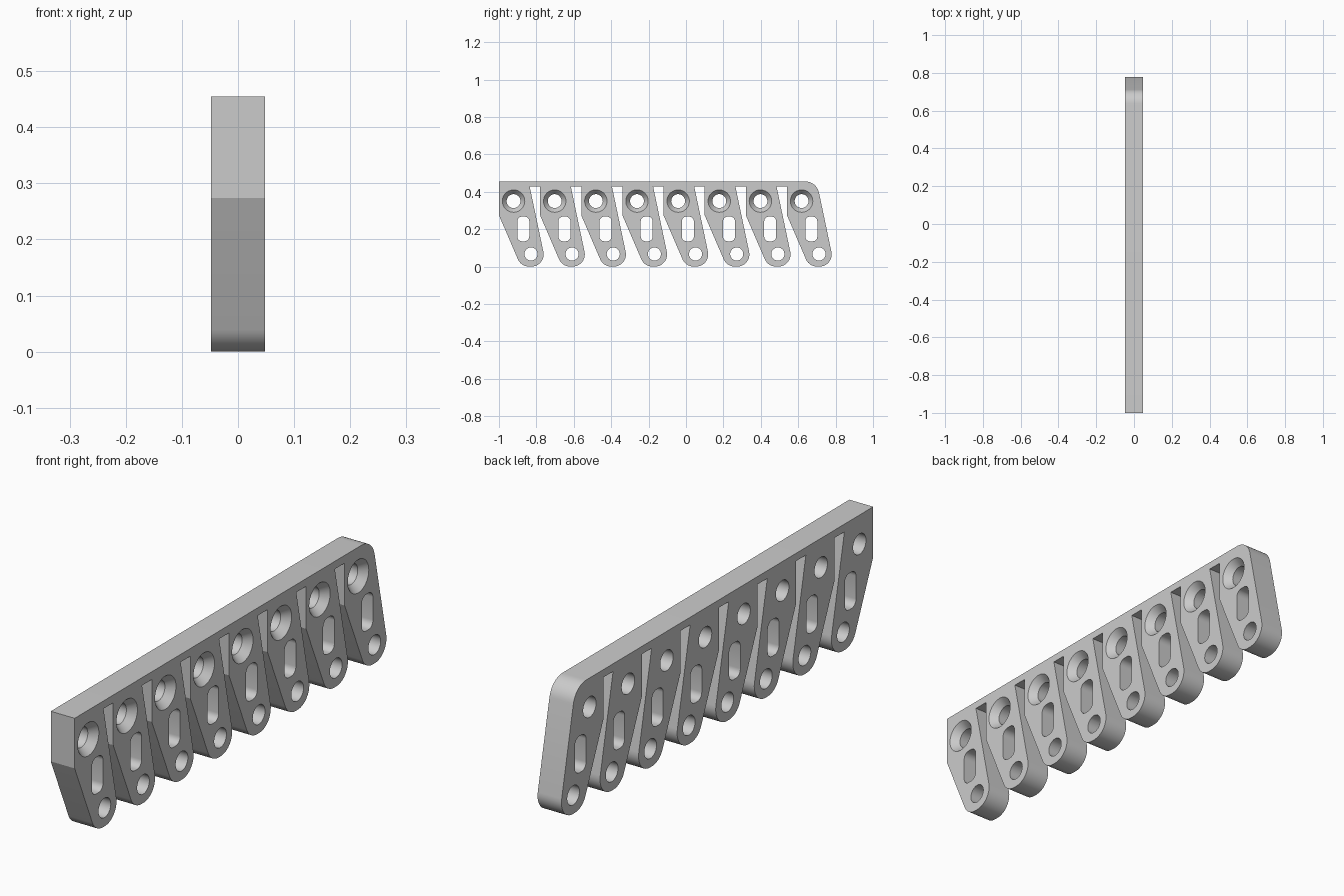
import bpy
import bmesh
import math
from mathutils import Vector

cube = bpy.data.objects.get("Cube")
if cube:
    bpy.data.objects.remove(cube, do_unlink=True)

COUNT, PITCH = 8, 0.22
HALF, HEIGHT, GAP_TOP = 0.0477, 0.455, 0.427

grey = bpy.data.materials.new("light grey")
grey.use_nodes = True
colour = (0.6, 0.6, 0.6, 1)
grey.diffuse_color = colour
grey.node_tree.nodes["Principled BSDF"].inputs["Base Color"].default_value = colour


def rounded(corners, steps=10):
    """Round each (y, z, radius) corner of a counter-clockwise outline."""
    result = []
    for i, (y, z, radius) in enumerate(corners):
        p = Vector((y, z))
        if not radius:
            result.append(p)
            continue
        a = (Vector(corners[i - 1][:2]) - p).normalized()
        b = (Vector(corners[(i + 1) % len(corners)][:2]) - p).normalized()
        half = a.angle(b) / 2
        centre = p + (a + b).normalized() * radius / math.sin(half)
        start = p + a * radius / math.tan(half) - centre
        end = p + b * radius / math.tan(half) - centre
        turn = math.pi - 2 * half
        for k in range(steps + 1):
            t = k / steps
            arc = start * math.sin((1 - t) * turn) + end * math.sin(t * turn)
            result.append(centre + arc / math.sin(turn))
    return result


def circle(y, z, radius, sides=40):
    angles = [math.tau * k / sides for k in range(sides)]
    return [Vector((y + radius * math.cos(a), z + radius * math.sin(a))) for a in angles]


def loft(bm, sections):
    """Solid through matching (x, outline) sections."""
    rings = [[bm.verts.new((x, p.x, p.y)) for p in loop] for x, loop in sections]
    bm.faces.new(rings[0][::-1])
    bm.faces.new(rings[-1])
    for low, high in zip(rings, rings[1:]):
        for i in range(len(low)):
            bm.faces.new((low[i - 1], low[i], high[i], high[i - 1]))


def make_object(name, bm):
    bmesh.ops.recalc_face_normals(bm, faces=bm.faces)
    mesh = bpy.data.meshes.new(name)
    bm.to_mesh(mesh)
    bm.free()
    mesh.materials.append(grey)
    obj = bpy.data.objects.new(name, mesh)
    bpy.context.collection.objects.link(obj)
    return obj


def back_edge(z):
    return -0.746 - 0.21 * z


# Comb outline: top bar with slanted, round-ended fingers
corners = [(-1, HEIGHT, 0)]
for i in range(COUNT):
    o = i * PITCH
    if i:
        corners.append((o - 1, GAP_TOP, 0))
    corners += [(o - 1, 0.274, 0), (o - 0.882, 0, 0.065), (o + back_edge(0), 0, 0.065)]
    if i < COUNT - 1:
        corners.append((o + back_edge(GAP_TOP), GAP_TOP, 0))
corners.append((o + back_edge(HEIGHT), HEIGHT, 0.075))

bm = bmesh.new()
outline = rounded(corners)
loft(bm, [(-HALF, outline), (HALF, outline)])
comb = make_object("finger_bar", bm)

# Cutters: countersunk hole, rounded slot and plain hole in every finger
bm = bmesh.new()
for i in range(COUNT):
    o = i * PITCH
    y, z = o - 0.922, 0.35
    loft(bm, [(-0.1, circle(y, z, 0.037)), (HALF - 0.028, circle(y, z, 0.037)),
              (HALF + 0.014, circle(y, z, 0.0715))])
    left, right, low, high = o - 0.902, o - 0.838, 0.135, 0.267
    slot = rounded([(left, low, 0.025), (right, low, 0.025),
                    (right, high, 0.025), (left, high, 0.025)], 6)
    hole = circle(o - 0.829, 0.067, 0.035)
    for loop in (slot, hole):
        loft(bm, [(-0.1, loop), (0.1, loop)])
cutter = make_object("hole_cutters", bm)
cutter.hide_render = True

# Cut the holes, then smooth the rounded walls
cut = comb.modifiers.new("holes", 'BOOLEAN')
cut.operation = 'DIFFERENCE'
cut.solver = 'EXACT'
cut.object = cutter
bpy.ops.object.select_all(action='DESELECT')
bpy.context.view_layer.objects.active = comb
comb.select_set(True)
bpy.ops.object.modifier_apply(modifier=cut.name)
bpy.data.objects.remove(cutter, do_unlink=True)
bpy.ops.object.shade_smooth_by_angle(angle=math.radians(20))
